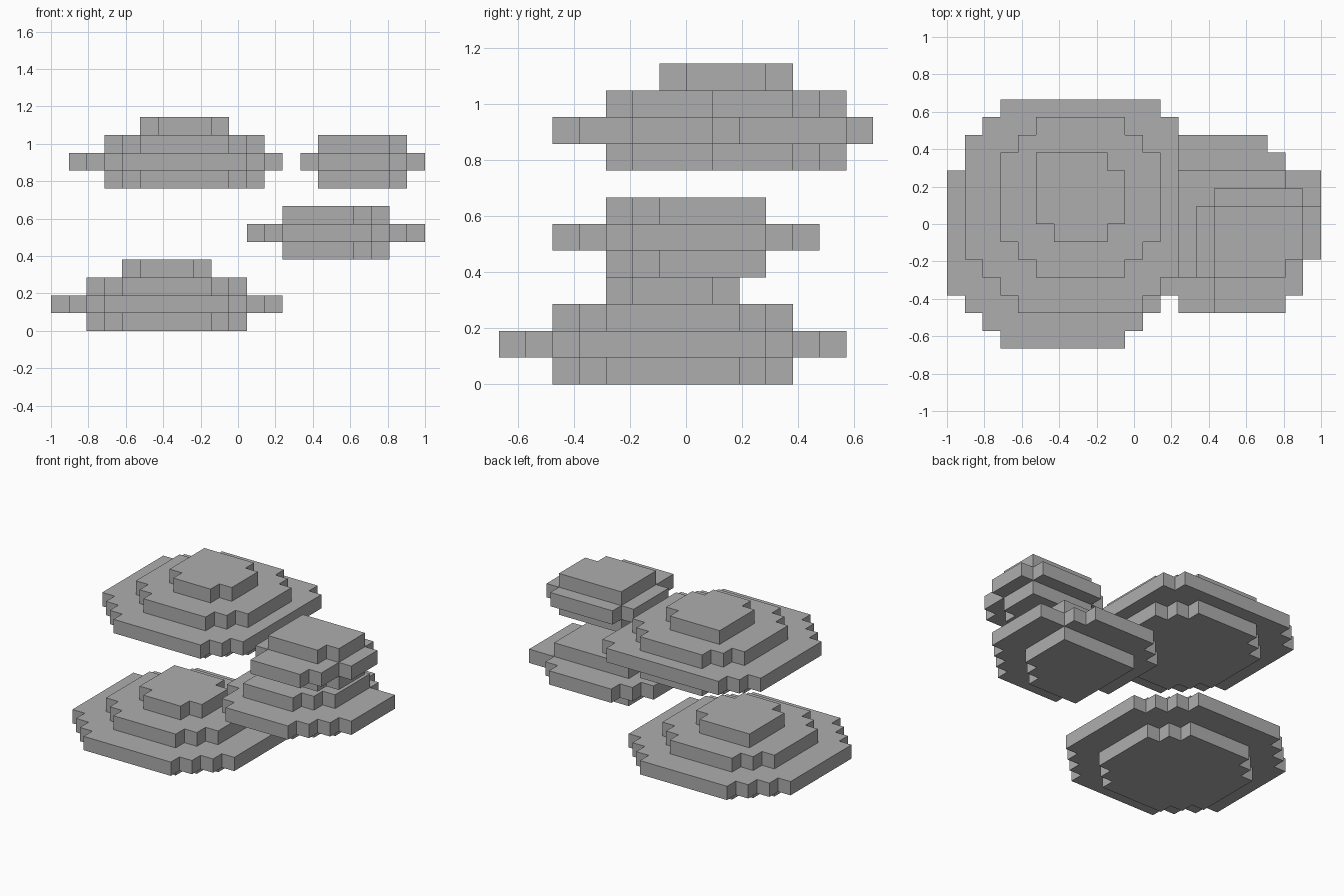
import bpy
import bmesh
from math import radians
from mathutils import Vector

cube = bpy.data.objects.get("Cube")
if cube:
    bpy.data.objects.remove(cube, do_unlink=True)

UNIT = 2 / 21                       # edge of one block
ORIGIN = Vector((10.5, 7, 0))       # block grid centre

grey = bpy.data.materials.new("cloud_grey")
grey.use_nodes = True
colour = (0.42, 0.42, 0.42, 1)
grey.diffuse_color = colour
grey.node_tree.nodes["Principled BSDF"].inputs["Base Color"].default_value = colour


def disc(cx, cy, reach, limit):
    """Blocky round layer around a centre block."""
    span = range(-reach, reach + 1)
    return {(cx + x, cy + y) for x in span for y in span if x * x + y * y <= limit}


def rows(first_y, spans):
    """Layer given as x spans, one per row, front to back."""
    return {(x, first_y + i) for i, (a, b) in enumerate(spans) for x in range(a, b)}


def cloud(name, base, layers):
    """Stack of block layers, with only the outer faces kept."""
    cells = {(x, y, base + i) for i, layer in enumerate(layers) for x, y in layer}
    bm = bmesh.new()
    for cell in cells:
        for axis in range(3):
            for side in (0, 1):
                step = [0, 0, 0]
                step[axis] = 2 * side - 1
                if tuple(c + s for c, s in zip(cell, step)) in cells:
                    continue
                u, v = (axis + 1) % 3, (axis + 2) % 3
                loop = [(0, 0), (1, 0), (1, 1), (0, 1)]
                verts = []
                for p, q in loop if side else reversed(loop):
                    co = Vector(cell)
                    co[axis] += side
                    co[u] += p
                    co[v] += q
                    verts.append(bm.verts.new((co - ORIGIN) * UNIT))
                bm.faces.new(verts)
    bmesh.ops.remove_doubles(bm, verts=bm.verts, dist=UNIT / 100)
    bmesh.ops.dissolve_limit(bm, angle_limit=radians(1), verts=bm.verts, edges=bm.edges)
    bmesh.ops.triangulate(bm, faces=[f for f in bm.faces if len(f.verts) > 4])
    mesh = bpy.data.meshes.new(name)
    bm.to_mesh(mesh)
    bm.free()
    mesh.materials.append(grey)
    obj = bpy.data.objects.new(name, mesh)
    bpy.context.collection.objects.link(obj)


def big_cloud(name, cx, cy, base, max_x, max_y):
    """Wide brim between two smaller discs, with a cap on top."""
    brim = {(x, y) for x, y in disc(cx, cy, 6, 45) if x < max_x and y < max_y}
    body = disc(cx, cy, 4, 20)
    cap = disc(cx, cy, 2, 5) | {(cx - 2, cy + 2)}
    cloud(name, base, [body, brim, body, cap])


# Two large clouds, the upper one trimmed at the back and left
big_cloud("lower_large_cloud", 6, 6, 0, 13, 13)
big_cloud("upper_large_cloud", 7, 8, 8, 13, 14)

# Medium cloud
body = {(x, y) for x, y in disc(14, 8, 4, 20) if x >= 13 and y < 10}
brim = rows(2, [(13, 18), (12, 19), (12, 20)] + [(11, 21)] * 5 + [(12, 19), (13, 18)])
cloud("medium_cloud", 4, [body, brim, body])

# Small cloud
body = rows(4, [(15, 19)] + [(15, 20)] * 3)
brim = rows(2, [(15, 19), (15, 20), (14, 20)] + [(14, 21)] * 3 + [(15, 20)])
cloud("small_cloud", 8, [body, brim, body])
